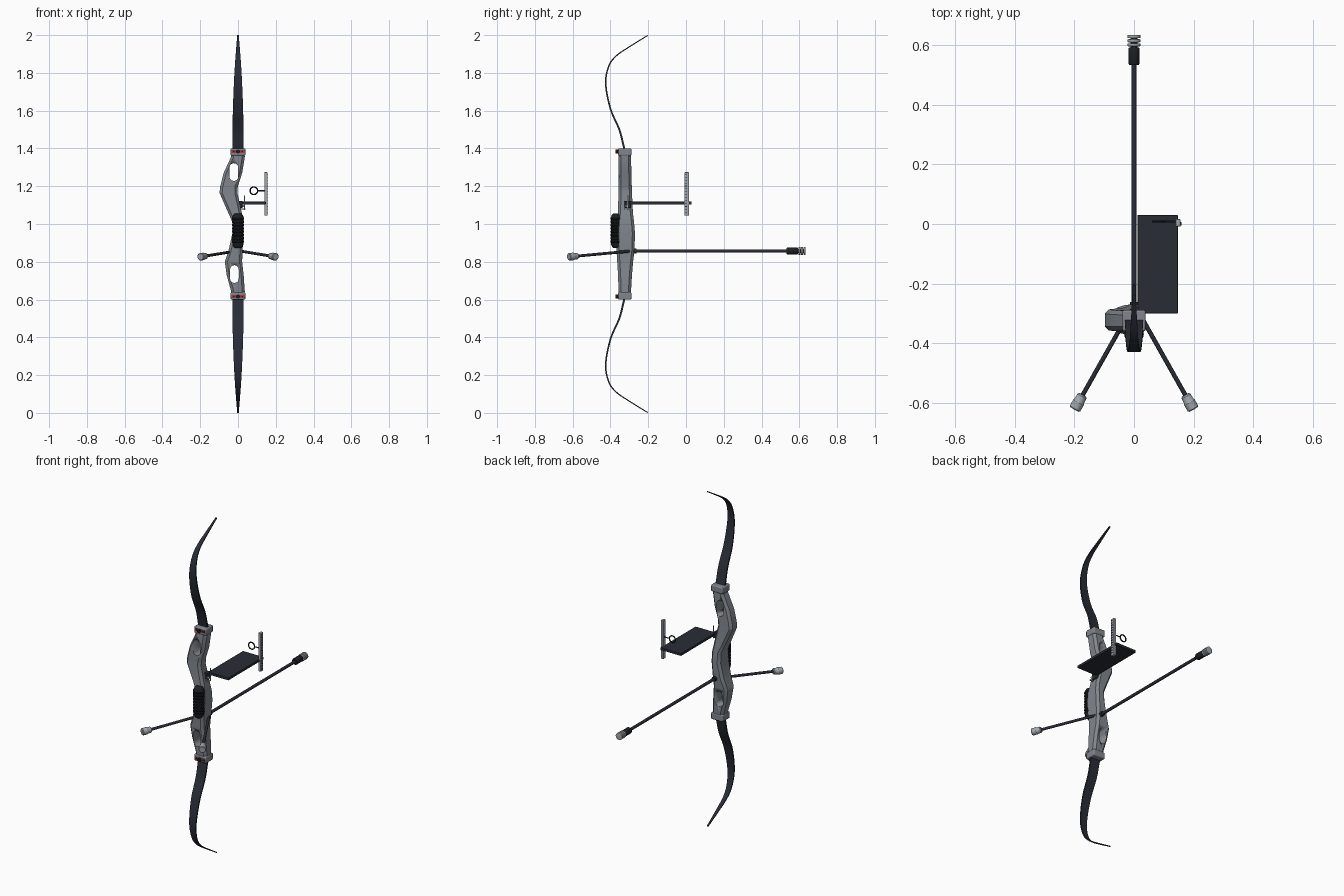
import bpy, bmesh
from math import sin, cos, pi, radians
from mathutils import Vector

if "Cube" in bpy.data.objects:
    bpy.data.objects.remove(bpy.data.objects["Cube"])


def material(name, rgb):
    m = bpy.data.materials.new(name)
    m.diffuse_color = (*rgb, 1)
    m.use_nodes = True
    m.node_tree.nodes["Principled BSDF"].inputs["Base Color"].default_value = m.diffuse_color
    return m


METAL = material("grey_metal", (0.22, 0.24, 0.27))
LIGHT = material("light_metal", (0.36, 0.39, 0.42))
DARK = material("dark_carbon", (0.022, 0.026, 0.036))
RUBBER = material("black_rubber", (0.012, 0.013, 0.016))
RED = material("red_trim", (0.35, 0.04, 0.04))


def finish(ob, mat, angle=35):
    ob.data.materials.append(mat)
    bpy.ops.object.select_all(action='DESELECT')
    ob.select_set(True)
    bpy.context.view_layer.objects.active = ob
    bpy.ops.object.shade_smooth_by_angle(angle=radians(angle))
    return ob


def loft(name, rings, mat, angle=35):
    """Skin a list of equal-length point rings and cap both ends."""
    bm = bmesh.new()
    vs = [[bm.verts.new(p) for p in r] for r in rings]
    n = len(rings[0])
    for a, b in zip(vs, vs[1:]):
        for i in range(n):
            j = (i + 1) % n
            bm.faces.new((a[i], a[j], b[j], b[i]))
    bm.faces.new(vs[0])
    bm.faces.new(vs[-1])
    bmesh.ops.recalc_face_normals(bm, faces=bm.faces[:])
    me = bpy.data.meshes.new(name)
    bm.to_mesh(me)
    bm.free()
    ob = bpy.data.objects.new(name, me)
    bpy.context.collection.objects.link(ob)
    return finish(ob, mat, angle)


def box(name, lo, hi, mat, bevel=0.0):
    lo, hi = Vector(lo), Vector(hi)
    bpy.ops.mesh.primitive_cube_add(size=1, location=(lo + hi) / 2)
    ob = bpy.context.object
    ob.name = name
    ob.scale = hi - lo
    bpy.ops.object.transform_apply(location=False, rotation=False, scale=True)
    if bevel:
        b = ob.modifiers.new("bevel", 'BEVEL')
        b.width, b.segments = bevel, 2
    return finish(ob, mat)


def rod(name, a, b, profile, mat, sides=24):
    """Turned part from a to b; profile = (fraction along, radius)."""
    a, b = Vector(a), Vector(b)
    q = (b - a).to_track_quat('Z', 'Y')
    rings = [[a + (b - a) * t + q @ Vector((r * cos(2 * pi * i / sides), r * sin(2 * pi * i / sides), 0))
              for i in range(sides)] for t, r in profile]
    return loft(name, rings, mat)


def cyl(name, a, b, r, mat):
    return rod(name, a, b, [(0, r), (1, r)], mat)


def weight(name, a, b, r, mat):
    return rod(name, a, b, [(0, r * .85), (.08, r), (.92, r), (1, r * .85)], mat)


def catmull(pts, steps):
    pts = [Vector(p) for p in pts]
    ext = [2 * pts[0] - pts[1]] + pts + [2 * pts[-1] - pts[-2]]
    out = []
    for k in range(1, len(ext) - 2):
        p0, p1, p2, p3 = ext[k - 1:k + 3]
        for s in range(steps):
            t = s / steps
            out.append(.5 * (2 * p1 + (p2 - p0) * t + (2 * p0 - 5 * p1 + 4 * p2 - p3) * t ** 2
                             + (3 * p1 - p0 - 3 * p2 + p3) * t ** 3))
    return out + [pts[-1]]


# Limbs: (y, z, half width), mirrored about z = 1
path = catmull([(-.318, 1.365, .03), (-.332, 1.42, .03), (-.353, 1.5, .029), (-.40, 1.61, .027),
                (-.425, 1.74, .022), (-.411, 1.83, .017), (-.373, 1.887, .013),
                (-.30, 1.938, .009), (-.203, 1.998, .004)], 5)
for side in ("upper", "lower"):
    rings = []
    for i, p in enumerate(path):
        d = path[min(i + 1, len(path) - 1)] - path[max(i - 1, 0)]
        n = Vector((-d.y, d.x)).normalized() * (.0055 - .003 * i / len(path))
        ring = []
        for sx, sn in ((-1, -1), (1, -1), (1, 1), (-1, 1)):
            z = p.y + sn * n.y
            ring.append((sx * p.z, p.x + sn * n.x, z if side == "upper" else 2 - z))
        rings.append(ring)
    loft(side + "_limb", rings, DARK)

# Riser: chamfered rectangle stations (z, left, right, front, back)
stations = [(.605, -.032, .034, -.355, -.293), (.645, -.037, .036, -.357, -.291),
            (.73, -.060, .030, -.360, -.286), (.80, -.070, .022, -.364, -.280),
            (.86, -.050, .024, -.368, -.273), (.95, -.030, .030, -.370, -.270),
            (1.01, -.030, .029, -.366, -.275), (1.06, -.052, .020, -.361, -.281),
            (1.165, -.098, -.003, -.357, -.286), (1.20, -.094, -.001, -.357, -.287),
            (1.27, -.076, .022, -.358, -.289), (1.355, -.037, .036, -.358, -.291),
            (1.395, -.034, .034, -.355, -.293)]
rings = []
for z, l, r, f, b in stations:
    c = .014
    rings.append([(l + c, f, z), (r - c, f, z), (r, f + c, z), (r, b - c, z),
                  (r - c, b, z), (l + c, b, z), (l, b - c, z), (l, f + c, z)])
riser = loft("riser", rings, METAL, 20)

# Slots through the riser
for x, z in ((-.022, 1.275), (-.019, .735)):
    prof = [(x + .023 * cos(a), z + (.024 if k < 9 else -.024) + .023 * sin(a))
            for k, a in enumerate([pi * i / 8 for i in range(9)] + [pi + pi * i / 8 for i in range(9)])]
    cutter = loft("slot_cutter", [[(px, y, pz) for px, pz in prof] for y in (-.5, -.1)], METAL)
    cutter.hide_render = True
    m = riser.modifiers.new("slot", 'BOOLEAN')
    m.operation, m.object, m.solver = 'DIFFERENCE', cutter, 'EXACT'
    bpy.context.view_layer.objects.active = riser
    bpy.ops.object.modifier_apply(modifier=m.name)
    bpy.data.objects.remove(cutter)

# Limb pockets, trim strips and limb bolts
for side, s in (("upper", 1), ("lower", -1)):
    zc = 1 + s * .381
    box(side + "_limb_pocket", (-.039, -.359, zc - .02), (.039, -.289, zc + .02), METAL, .006)
    zb = 1 + s * .384
    box(side + "_trim_strip", (-.034, -.362, zb - .008), (.034, -.355, zb + .008), RED)
    cyl(side + "_limb_bolt", (0, -.372, zb), (0, -.35, zb), .010, RUBBER)
    for sx in (-1, 1):
        cyl(side + "_pocket_screw", (sx * .022, -.365, zb), (sx * .022, -.355, zb), .004, RUBBER)

# Grip with wrapped ridges
prof = [(.872, .55), (.880, .8), (.892, .95)]
for i in range(8):
    z = .900 + i * .0175
    prof += [(z, .94), (z + .004, 1.06), (z + .010, 1.06), (z + .014, .94)]
prof += [(1.043, .9), (1.051, .75), (1.056, .5)]
loft("grip", [[(.031 * k * cos(2 * pi * i / 24), -.369 + .029 * k * sin(2 * pi * i / 24), z)
               for i in range(24)] for z, k in prof], RUBBER)

# Long front stabilizer with damper and weight discs
Z = .857
cyl("long_stabilizer", (0, -.29, Z), (0, .55, Z), .0085, DARK)
cyl("stabilizer_collar", (0, -.285, Z), (0, -.262, Z), .014, DARK)
weight("stabilizer_damper", (0, .533, Z), (0, .592, Z), .019, RUBBER)
cyl("weight_spindle", (0, .585, Z), (0, .628, Z), .011, DARK)
for y in (.595, .609, .623):
    weight("weight_disc", (0, y, Z), (0, y + .0105, Z), .021, LIGHT)

# Side stabilizers
for side, s in (("left", -1), ("right", 1)):
    a, e = Vector((s * .005, -.277, .858)), Vector((s * .199, -.621, .826))
    cyl(side + "_side_rod", a, a.lerp(e, .9), .0075, DARK)
    rod(side + "_side_weight", a.lerp(e, .86), e,
        [(0, .013), (.08, .017), (.45, .018), (.5, .020), (.94, .020), (1, .017)], LIGHT)

# Sight: clamp, extension plate, ruler bar, pin and ring
box("sight_clamp", (-.005, -.325, 1.085), (.024, -.292, 1.122), DARK, .003)
box("sight_extension", (.012, -.30, 1.103), (.147, .03, 1.118), DARK, .002)
box("sight_bar", (.139, -.008, 1.045), (.156, .016, 1.274), LIGHT, .002)
for i in range(14):
    z = 1.06 + i * .0155
    box("sight_tick", (.155, -.005, z), (.159, .006, z + .003), DARK)
cyl("sight_pin", (.105, .008, 1.176), (.142, .008, 1.176), .003, DARK)
bpy.ops.mesh.primitive_torus_add(major_radius=.020, minor_radius=.0035, major_segments=32,
                                 minor_segments=10, location=(.084, .008, 1.176), rotation=(pi / 2, 0, 0))
bpy.context.object.name = "sight_ring"
finish(bpy.context.object, RUBBER)

# Arrow rest, plunger and clicker
cyl("plunger", (-.02, -.318, 1.095), (.034, -.318, 1.095), .006, LIGHT)
box("arrow_rest", (.012, -.328, 1.078), (.040, -.322, 1.083), LIGHT)
box("clicker", (.033, -.312, 1.075), (.036, -.304, 1.15), LIGHT)
